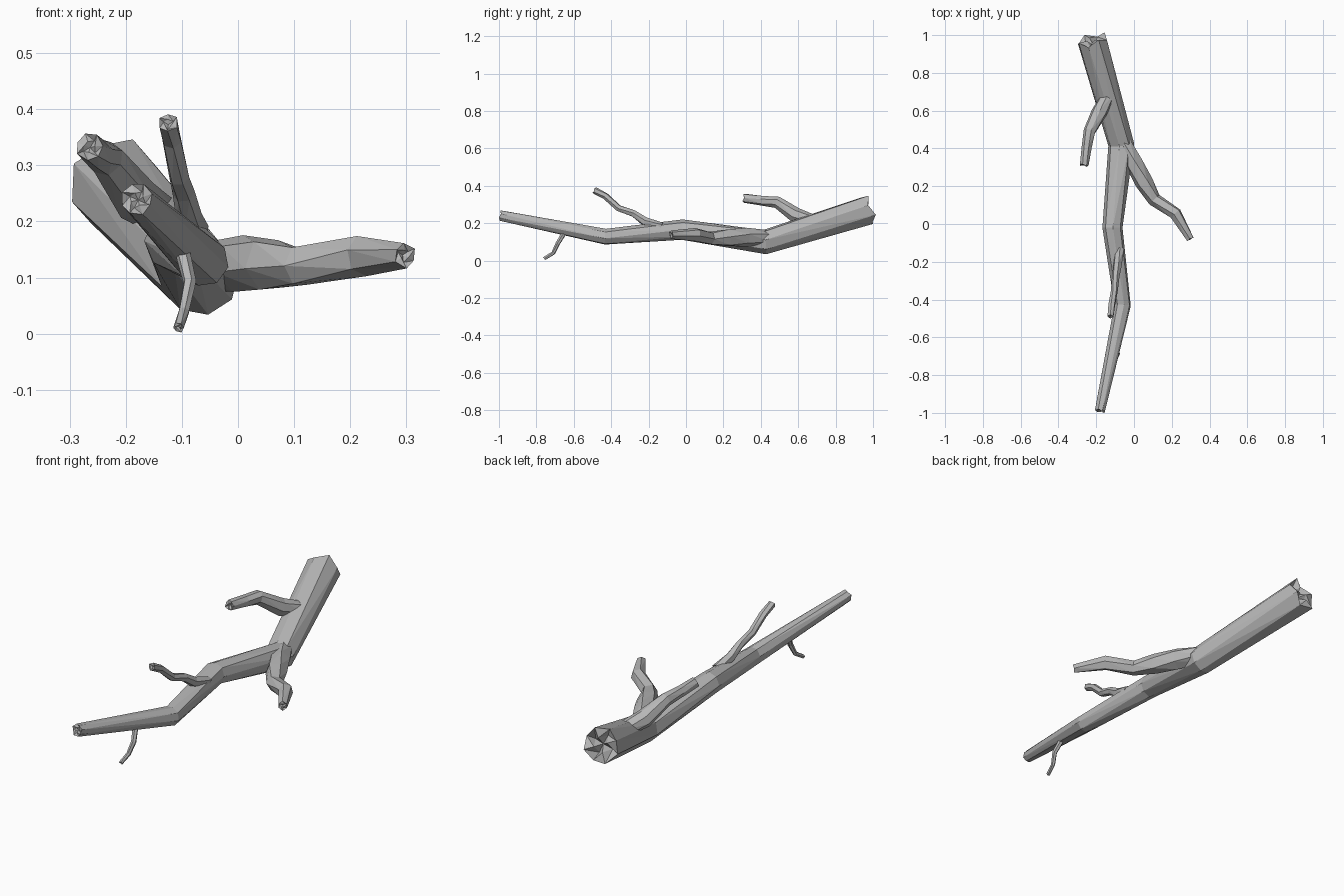
import bpy, bmesh, math, random
from mathutils import Vector

random.seed(4)
if "Cube" in bpy.data.objects:
    bpy.data.objects.remove(bpy.data.objects["Cube"], do_unlink=True)

bark = bpy.data.materials.new("grey bark")
bark.use_nodes = True
colour = (0.47, 0.47, 0.47, 1)
bark.diffuse_color = colour
bark.node_tree.nodes["Principled BSDF"].inputs["Base Color"].default_value = colour
bark.node_tree.nodes["Principled BSDF"].inputs["Roughness"].default_value = 0.9


def broken_end(bm, rim, centre, outward, radius, depth, flip):
    """Close a tube with a splintered, sunken star."""
    n = len(rim)
    inner = [bm.verts.new(centre + (v.co - centre) * (0.55 if i % 2 else 0.4)
                          - outward * radius * depth * (i % 2))
             for i, v in enumerate(rim)]
    tip = bm.verts.new(centre - outward * radius * depth)
    for i in range(n):
        j = (i + 1) % n
        for face in ((rim[i], rim[j], inner[j]), (rim[i], inner[j], inner[i]),
                     (inner[i], inner[j], tip)):
            bm.faces.new(face[::-1] if flip else face)


def limb(name, path, sides, jitter=0.06, twist=0.2, start_jag=0.0, end_jag=0.15):
    """Faceted tapering tube through (x, y, z, radius) stations."""
    bm = bmesh.new()
    pts = [Vector(p[:3]) for p in path]
    last = len(pts) - 1
    rings, tangents = [], []
    for k, p in enumerate(pts):
        t = (pts[min(k + 1, last)] - pts[max(k - 1, 0)]).normalized()
        side = t.cross(Vector((0, 0, 1))).normalized()
        up = side.cross(t)
        radius = path[k][3]
        jag = start_jag if k == 0 else end_jag if k == last else 0
        ring = []
        for i in range(sides):
            a = math.tau * (i + 0.5) / sides + twist * k
            r = radius * (1 + random.uniform(-jitter, jitter))
            notch = t * radius * jag * (1 if i % 2 else -1)
            ring.append(bm.verts.new(p + (side * math.cos(a) + up * math.sin(a)) * r + notch))
        rings.append(ring)
        tangents.append(t)
    for lower, upper in zip(rings, rings[1:]):
        for i in range(sides):
            j = (i + 1) % sides
            bm.faces.new((lower[i], lower[j], upper[i]))
            bm.faces.new((lower[j], upper[j], upper[i]))
    broken_end(bm, rings[0], pts[0], -tangents[0], path[0][3], 0.45 if start_jag else 0.1, True)
    broken_end(bm, rings[-1], pts[-1], tangents[-1], path[-1][3], 0.4, False)
    bmesh.ops.recalc_face_normals(bm, faces=bm.faces)
    mesh = bpy.data.meshes.new(name)
    bm.to_mesh(mesh)
    bm.free()
    mesh.materials.append(bark)
    obj = bpy.data.objects.new(name, mesh)
    bpy.context.collection.objects.link(obj)
    return obj


# Main bough, thick broken end at the back
limb("main_bough", [(-0.22, 0.975, 0.27, 0.083), (-0.065, 0.42, 0.098, 0.069),
                    (-0.112, -0.02, 0.165, 0.053), (-0.062, -0.43, 0.128, 0.045),
                    (-0.18, -0.99, 0.24, 0.028)], 8, start_jag=0.16)

# Upper side branch near the thick end
limb("upper_branch", [(-0.13, 0.69, 0.205, 0.036), (-0.185, 0.59, 0.242, 0.043),
                      (-0.235, 0.49, 0.312, 0.033), (-0.25, 0.41, 0.32, 0.028),
                      (-0.265, 0.31, 0.333, 0.025)], 7)

# Long branch reaching to the left
limb("left_branch", [(-0.06, 0.44, 0.12, 0.04), (0.0, 0.32, 0.125, 0.048),
                     (0.055, 0.22, 0.122, 0.05), (0.11, 0.13, 0.118, 0.037),
                     (0.22, 0.055, 0.14, 0.036), (0.298, -0.08, 0.14, 0.023)], 6, 0.08)

# Slim branch rising toward the front
limb("front_branch", [(-0.075, -0.13, 0.18, 0.024), (-0.088, -0.22, 0.208, 0.024),
                      (-0.098, -0.28, 0.252, 0.02), (-0.105, -0.36, 0.28, 0.019),
                      (-0.118, -0.43, 0.345, 0.018), (-0.125, -0.49, 0.376, 0.018)], 6)

# Small twig hanging below
limb("hanging_twig", [(-0.1, -0.65, 0.15, 0.013), (-0.086, -0.685, 0.092, 0.012),
                      (-0.096, -0.71, 0.04, 0.01), (-0.106, -0.757, 0.011, 0.01)], 6)
